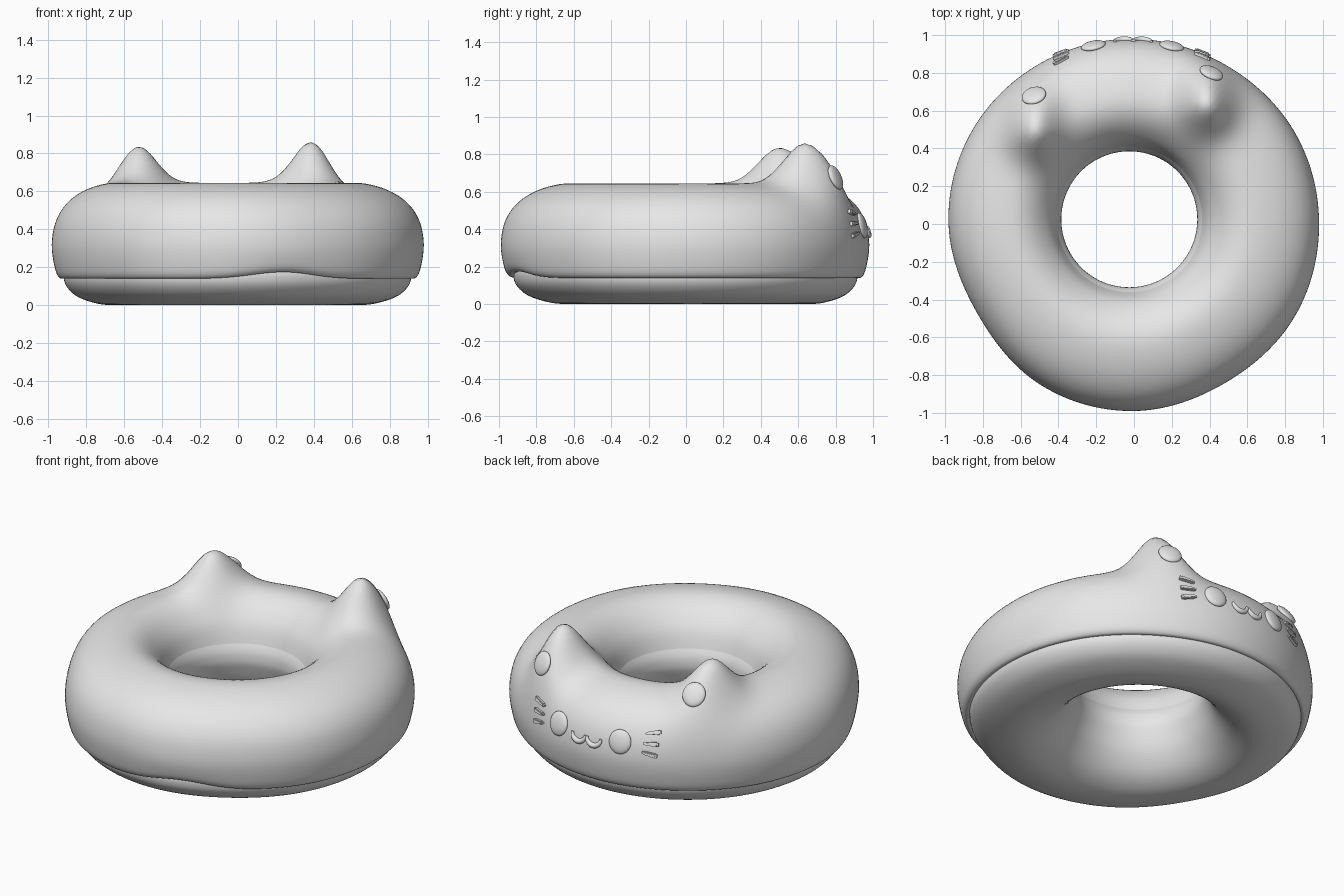
import bpy, bmesh
from math import sin, cos, pi, tau, exp, atan2, radians
from mathutils import Vector, Matrix
from mathutils.bvhtree import BVHTree

cube = bpy.data.objects.get("Cube")
if cube:
    bpy.data.objects.remove(cube, do_unlink=True)

grey = bpy.data.materials.new("plain_grey")
grey.use_nodes = True
grey.diffuse_color = (0.8, 0.8, 0.8, 1)
grey.node_tree.nodes["Principled BSDF"].inputs["Base Color"].default_value = grey.diffuse_color


def add_object(name, bm, smooth=True):
    bmesh.ops.recalc_face_normals(bm, faces=bm.faces)
    mesh = bpy.data.meshes.new(name)
    bm.to_mesh(mesh)
    bm.free()
    mesh.materials.append(grey)
    for p in mesh.polygons:
        p.use_smooth = smooth
    obj = bpy.data.objects.new(name, mesh)
    bpy.context.collection.objects.link(obj)
    return obj


def spline(pts, steps, cyclic):
    """Smooth curve through the points (tuples of any size)."""
    n, out = len(pts), []
    pick = (lambda i: pts[i % n]) if cyclic else (lambda i: pts[max(0, min(n - 1, i))])
    for i in range(n if cyclic else n - 1):
        a, b, c, d = (pick(i + k) for k in (-1, 0, 1, 2))
        for s in range(steps):
            t = s / steps
            out.append(tuple(
                q + 0.5 * t * (r - p + t * (2 * p - 5 * q + 4 * r - u + t * (3 * (q - r) + u - p)))
                for p, q, r, u in zip(a, b, c, d)))
    if not cyclic:
        out.append(tuple(pts[-1]))
    return out


# Hand-made outline: outer radius every 30 degrees
SEGMENTS = 168
rim = spline([(r,) for r in (.98, .98, .972, .98, .985, .99, .982, .955, .985, .99, .97, .982)],
             SEGMENTS // 12, True)

# Ears: tip x, tip y, height
EARS = [(0.39, 0.65, 0.235), (-0.53, 0.51, 0.20)]


def ear_lift(x, y, z):
    lift = 0
    for ex, ey, h in EARS:
        dy = y - ey
        lift += h * exp(-((x - ex) / 0.135) ** 2 - (dy / (0.23 if dy > 0 else 0.16)) ** 2)
    w = max(0, min(1, (z - 0.25) / 0.3))
    return lift * w * w * (3 - 2 * w)


def lip_wave(a, z):
    """Raises the lower edge of the icing a little at the front."""
    d = (a - radians(285) + pi) % tau - pi
    return 0.035 * exp(-(d / 0.25) ** 2) * max(0, 1 - (z - 0.14) / 0.15)


def ring(name, profile, cyclic, icing):
    bm = bmesh.new()
    section = spline(profile, 5, cyclic)
    rows = []
    for i in range(SEGMENTS):
        a, row = tau * i / SEGMENTS, []
        for r, z in section:
            t = max(0, min(1, (r - 0.36) / 0.6))
            rr = r * (1 + (rim[i][0] / 0.98 - 1) * t)
            x = rr * cos(a) - 0.025 * (1 - t)
            y = rr * sin(a) + 0.025 * (1 - t)
            if icing:
                z += ear_lift(x, y, z) + (lip_wave(a, z) if r > 0.85 and z < 0.29 else 0)
            row.append(bm.verts.new((x, y, z)))
        rows.append(row)
    count = len(section)
    for i in range(SEGMENTS):
        p, q = rows[i], rows[(i + 1) % SEGMENTS]
        for j in range(count if cyclic else count - 1):
            k = (j + 1) % count
            bm.faces.new((p[j], q[j], q[k], p[k]))
    bm.normal_update()
    tree = BVHTree.FromBMesh(bm)
    add_object(name, bm)
    return tree


# Dough ring
ring("dough", [(.90, .22), (.915, .14), (.885, .08), (.82, .035), (.70, .003), (.60, .01),
               (.50, .06), (.42, .15), (.375, .25), (.36, .32), (.38, .40), (.47, .52),
               (.63, .58), (.80, .5)], True, False)

# Icing with the two ears pulled up from it
surface = ring("icing", [(.88, .165), (.90, .148), (.935, .142), (.962, .19), (.98, .32),
                         (.955, .45), (.885, .55), (.77, .618), (.63, .645), (.52, .61),
                         (.43, .52), (.385, .41), (.37, .33), (.375, .31), (.39, .315)],
               False, True)


def frame(origin, direction):
    """Matrix on the icing: x sideways, y up the surface, z outward."""
    point, n, _, _ = surface.ray_cast(Vector(origin), Vector(direction))
    if n.dot(Vector(direction)) > 0:
        n = -n
    side = Vector((0, 0, 1)).cross(n).normalized()
    m = Matrix((side, n.cross(side), n)).transposed().to_4x4()
    m.translation = point
    return m


def on_back(x, z):
    return frame((x, 3, z), (0, -1, 0))


# Flattened buttons: eyes and inner ears
def button(name, m, radius):
    bm = bmesh.new()
    bmesh.ops.create_uvsphere(bm, u_segments=32, v_segments=16, radius=1)
    bm.transform(m @ Matrix.Diagonal((radius, radius * 1.06, 0.022, 1)))
    add_object(name, bm)


button("left_eye", on_back(0.20, 0.42), 0.066)
button("right_eye", on_back(-0.215, 0.42), 0.066)
button("left_inner_ear", frame((0.41, 0.80, 2), (0, 0, -1)), 0.066)
button("right_inner_ear", frame((-0.53, 0.68, 2), (0, 0, -1)), 0.066)

# Mouth: two crescents
for name, x in (("left_mouth", 0.046), ("right_mouth", -0.056)):
    curve = bpy.data.curves.new(name, "CURVE")
    curve.dimensions = "3D"
    curve.bevel_depth = 0.016
    curve.bevel_resolution = 4
    curve.use_fill_caps = True
    path = curve.splines.new("POLY")
    path.points.add(16)
    m = on_back(x, 0.40)
    for i, p in enumerate(path.points):
        a = pi + pi * i / 16
        p.co = (*(m @ Vector((0.046 * cos(a), 0.045 * sin(a) + 0.012, 0.002))), 1)
        p.radius = 0.45 + 0.55 * sin(pi * i / 16)
    curve.materials.append(grey)
    bpy.context.collection.objects.link(bpy.data.objects.new(name, curve))

# Whiskers: three tapered bars fanned out on each cheek
for side, x in (("left", 0.36), ("right", -0.385)):
    out = -1 if x > 0 else 1
    for k, label in ((1, "upper"), (0, "middle"), (-1, "lower")):
        bm = bmesh.new()
        bmesh.ops.create_cube(bm, size=1)
        for v in bm.verts:
            if v.co.x * out < 0:
                v.co.y *= 0.6
        bmesh.ops.bevel(bm, geom=bm.edges[:], offset=0.12, segments=2, affect="EDGES")
        turn = Matrix.Rotation(out * k * 0.2, 4, "Z")
        bm.transform(on_back(x, 0.43 + k * 0.057) @ turn @ Matrix.Diagonal((0.088, 0.027, 0.034, 1)))
        add_object(f"{side}_{label}_whisker", bm, False)
